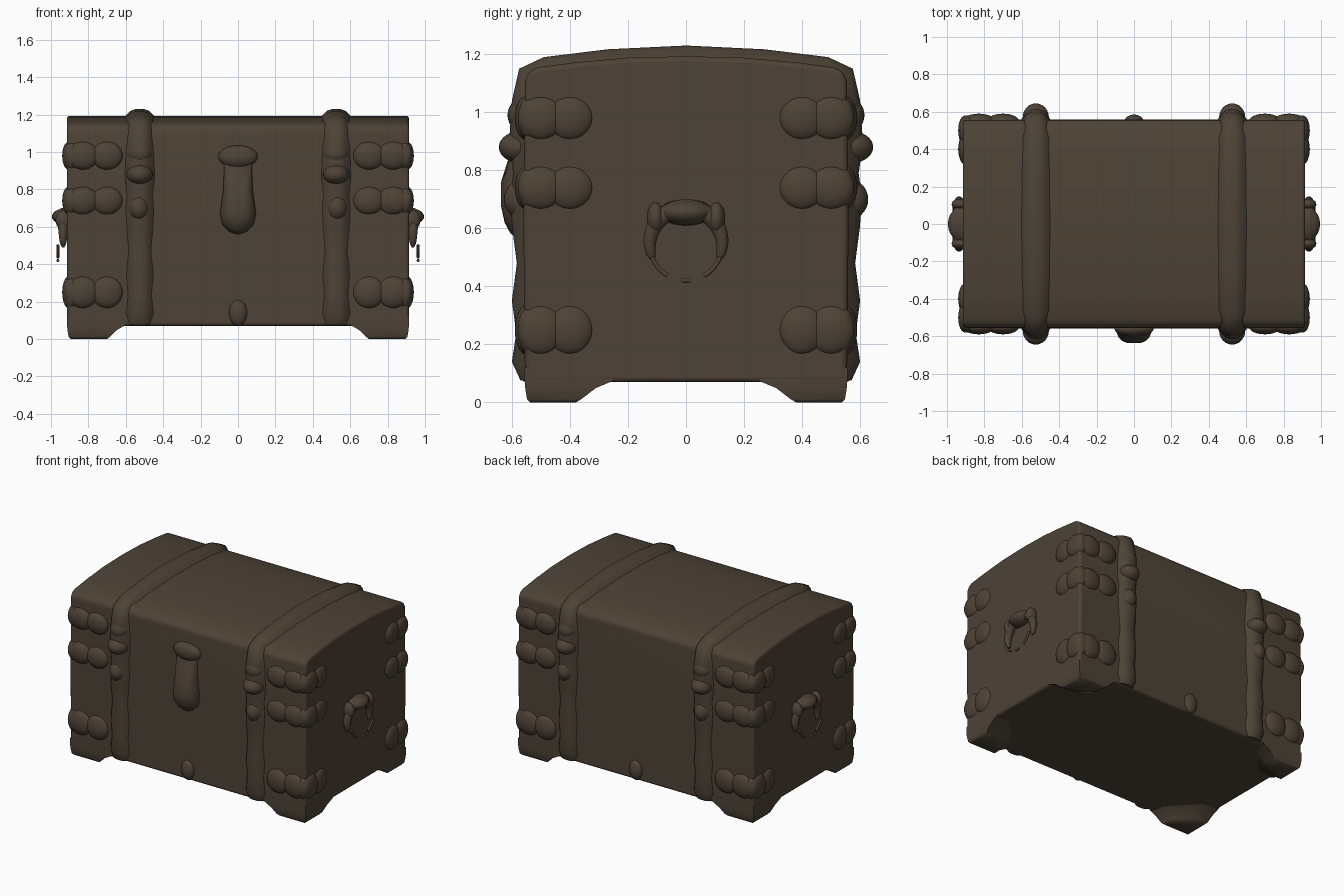
import bpy, bmesh, math
from mathutils import Vector

if "Cube" in bpy.data.objects:
    bpy.data.objects.remove(bpy.data.objects["Cube"])

wood = bpy.data.materials.new("dark brown")
wood.diffuse_color = (0.075, 0.057, 0.038, 1)
wood.use_nodes = True
wood.node_tree.nodes["Principled BSDF"].inputs["Base Color"].default_value = wood.diffuse_color


def finish(name, bm, bevel=0, angle=40, segs=3):
    bmesh.ops.recalc_face_normals(bm, faces=bm.faces)
    me = bpy.data.meshes.new(name)
    bm.to_mesh(me)
    bm.free()
    ob = bpy.data.objects.new(name, me)
    bpy.context.collection.objects.link(ob)
    me.materials.append(wood)
    if bevel:
        m = ob.modifiers.new("soft edges", 'BEVEL')
        m.width, m.segments, m.limit_method = bevel, segs, 'ANGLE'
        m.angle_limit = math.radians(25)
    bpy.ops.object.select_all(action='DESELECT')
    ob.select_set(True)
    bpy.context.view_layer.objects.active = ob
    bpy.ops.object.shade_smooth_by_angle(angle=math.radians(angle))
    return ob


def loft(name, rings, bevel=0, closed=False, angle=40):
    """Skin a list of equal closed rings and cap the ends."""
    bm = bmesh.new()
    vs = [[bm.verts.new(p) for p in r] for r in rings]
    n = len(vs[0])
    for a, b in zip(vs, vs[1:]):
        for i in range(n):
            j = (i + 1) % n
            bm.faces.new((a[i], a[j], b[j], b[i]))
    bm.faces.new(vs[0])
    bm.faces.new(vs[-1][::-1])
    return finish(name, bm, bevel, angle)


def bump(name, loc, size):
    bm = bmesh.new()
    bmesh.ops.create_uvsphere(bm, u_segments=24, v_segments=14, radius=1)
    bmesh.ops.scale(bm, vec=Vector(size), verts=bm.verts)
    bmesh.ops.translate(bm, vec=Vector(loc), verts=bm.verts)
    return finish(name, bm, angle=80)


def tube(name, pts, radii):
    """Tapered tube along points lying in a plane of constant x."""
    rings = []
    for i, p in enumerate(pts):
        t = (pts[min(i + 1, len(pts) - 1)] - pts[max(i - 1, 0)]).normalized()
        side = Vector((1, 0, 0))
        up = t.cross(side)
        rings.append([p + radii[i] * (math.cos(a) * side + math.sin(a) * up)
                      for a in [k * math.tau / 10 for k in range(10)]])
    return loft(name, rings, angle=60)


# chest body with a gently domed lid
half = [(0.555, 0.07), (0.56, 0.6), (0.555, 1.11), (0.54, 1.14), (0.51, 1.155), (0.38, 1.172), (0.2, 1.188)]
profile = half + [(0, 1.193)] + [(-y, z) for y, z in reversed(half)]
loft("chest_body", [[(x, y, z) for y, z in profile] for x in (-0.915, 0.915)], 0.018)

# corner feet, flared toward the floor
for sx in (-1, 1):
    for sy in (-1, 1):
        rings = []
        for z, xi, yi, o in ((0.0, 0.70, 0.38, 0.02), (0.012, 0.685, 0.36, 0.008), (0.05, 0.645, 0.31, 0.002),
                             (0.075, 0.60, 0.25, 0), (0.12, 0.60, 0.25, 0)):
            X, Y = 0.914 - o, 0.556 - o
            rings.append([(sx * x, sy * y, z) for x, y in
                          ((X, Y), (X, yi), (X - 0.12, yi + 0.01), (xi + 0.02, Y - 0.1), (xi, Y))])
        loft("foot", rings, angle=50)

# straps running up the front, over the lid and down the back
side = [(0.57, 0.075), (0.60, 0.14), (0.585, 0.24), (0.60, 0.35), (0.583, 0.48), (0.60, 0.61),
        (0.605, 0.72), (0.595, 0.79), (0.61, 0.89), (0.60, 1.04), (0.575, 1.15), (0.49, 1.19), (0.27, 1.217)]
crest = side + [(0, 1.23)] + [(-y, z) for y, z in reversed(side)]
for sx in (-1, 1):
    rings = []
    for y, z in crest:
        def at(k):
            return (y * (1 - 0.09 * k), 0.075 + (z - 0.075) * (1 - 0.035 * k))
        ring = [(sx * (0.525 + dx), *at(k)) for dx, k in
                ((-0.085, 1.1), (-0.05, 0.25), (-0.022, 0), (0.022, 0), (0.05, 0.25), (0.085, 1.1))]
        rings.append(ring)
    loft("strap", rings, angle=60)
    # clasps on the straps, front and back
    for sy in (-1, 1):
        bump("strap_clasp_upper", (sx * 0.525, sy * 0.57, 0.88), (0.07, 0.075, 0.055))
        bump("strap_hinge_barrel", (sx * 0.525, sy * 0.56, 0.99), (0.065, 0.055, 0.06))
        bump("strap_clasp_lower", (sx * 0.53, sy * 0.56, 0.70), (0.057, 0.068, 0.07))

# hammered corner plates in three rows
for sx in (-1, 1):
    for sy in (-1, 1):
        for z, h in ((0.25, 0.085), (0.74, 0.075), (0.98, 0.075)):
            for x in (0.70, 0.83):
                bump("corner_plate_front", (sx * x, sy * 0.55, z), (0.085, 0.04, h))
            for y in (0.40, 0.50):
                bump("corner_plate_end", (sx * 0.905, sy * y, z), (0.035, 0.08, h))
            bump("corner_plate_edge", (sx * 0.89, sy * 0.535, z), (0.045, 0.045, h))

# front lock: top tab, tapered hasp and bulging rounded tip
bump("lock_tab", (0, -0.56, 0.975), (0.105, 0.042, 0.06))
outline = [(-0.075, 0.95), (-0.08, 0.8), (-0.098, 0.67), (-0.085, 0.61), (-0.045, 0.57), (0, 0.555),
           (0.045, 0.57), (0.085, 0.61), (0.098, 0.67), (0.08, 0.8), (0.075, 0.95)]
rings = []
for y, s in ((-0.54, 1.0), (-0.575, 0.97), (-0.605, 0.85), (-0.625, 0.65), (-0.637, 0.35)):
    rings.append([(x * s, y + (0.025 if z > 0.9 and y < -0.6 else 0), 0.74 + (z - 0.74) * s) for x, z in outline])
loft("lock_hasp", rings, angle=60)
for sy in (-1, 1):
    bump("centre_rivet", (0, sy * 0.55, 0.14), (0.05, 0.035, 0.07))

# ring handles on both ends, broken near the bottom
for sx in (-1, 1):
    bump("handle_mount", (sx * 0.915, 0, 0.655), (0.08, 0.095, 0.045))

    def arc(a0, a1, x, n=24):
        return [Vector((sx * x, 0.125 * math.cos(math.radians(a0 + (a1 - a0) * i / n)),
                        0.545 + 0.125 * math.sin(math.radians(a0 + (a1 - a0) * i / n)))) for i in range(n + 1)]
    pts = arc(-25, 205, 0.935)
    tube("handle_ring", pts, [0.008 + 0.024 * math.sin(math.pi * i / 24) ** 0.5 if 0 < i < 24 else 0.008
                              for i in range(25)])
    for a0, a1 in ((-60, -20), (200, 240), (263, 277)):
        tube("handle_ring_lower", arc(a0, a1, 0.963, 8), [0.008] * 9)
    for sy in (-1, 1):
        bump("handle_shoulder", (sx * 0.93, sy * 0.105, 0.635), (0.045, 0.03, 0.055))
